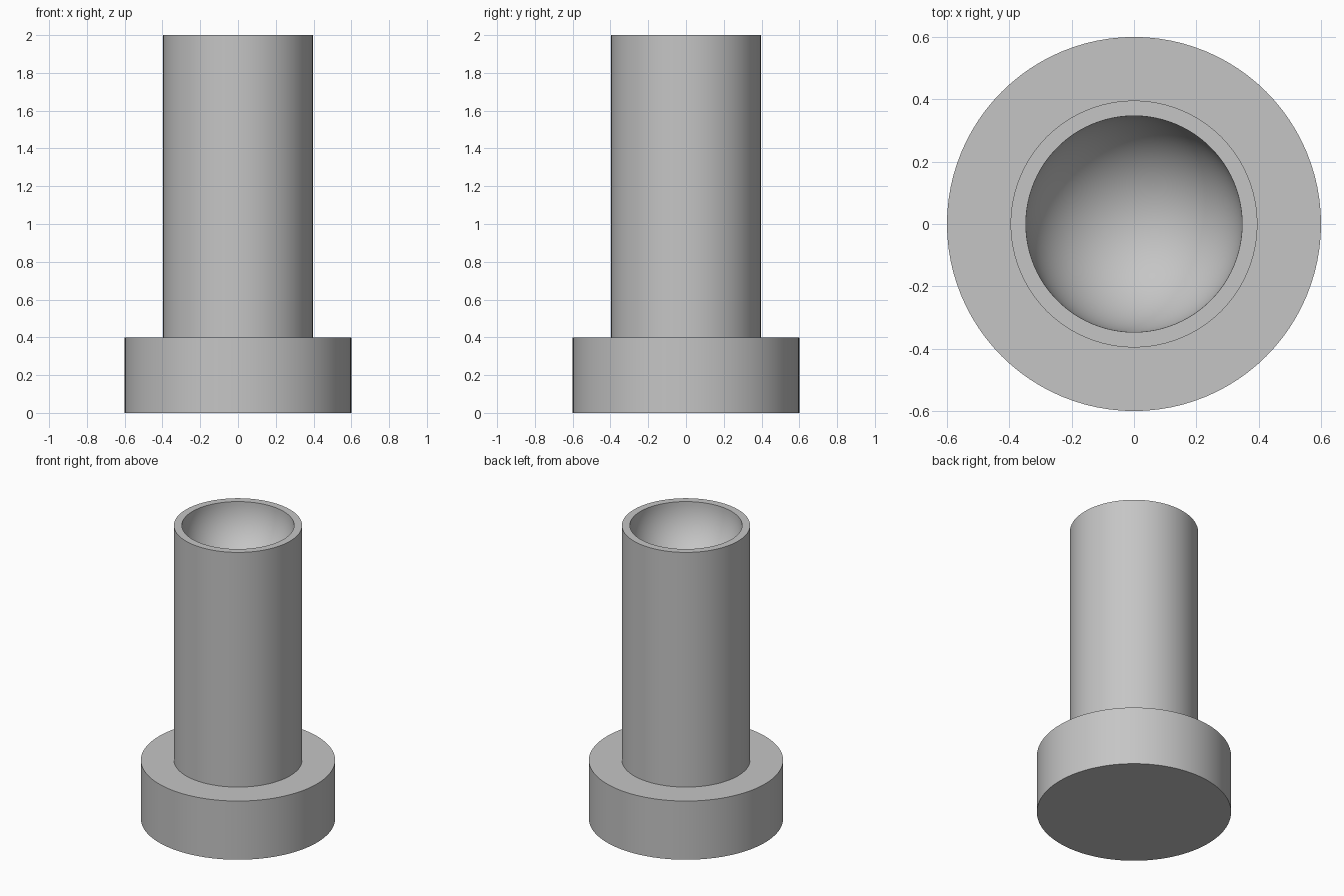
import bpy
import bmesh
from math import cos, sin, pi, radians
from mathutils import Matrix, Vector

cube = bpy.data.objects.get("Cube")
if cube:
    bpy.data.objects.remove(cube, do_unlink=True)

SEGMENTS = 96
FLANGE_R, FLANGE_H = 0.6, 0.4
POST_R, TOP = 0.396, 2.0
BOWL_R, BOWL_STEPS = 0.347, 24

# Plain grey material
grey = bpy.data.materials.new("plain grey")
grey.use_nodes = True
colour = (0.56, 0.56, 0.56, 1)
grey.diffuse_color = colour
grey.node_tree.nodes["Principled BSDF"].inputs["Base Color"].default_value = colour


def lathe(name, profile, material):
    """Revolve a list of (radius, height) points about the z axis."""
    bm = bmesh.new()
    verts = [bm.verts.new((r, 0, z)) for r, z in profile]
    edges = [bm.edges.new(pair) for pair in zip(verts, verts[1:])]
    bmesh.ops.spin(bm, geom=verts + edges, cent=(0, 0, 0), axis=(0, 0, 1),
                   angle=2 * pi, steps=SEGMENTS, use_merge=True)
    bmesh.ops.remove_doubles(bm, verts=bm.verts[:], dist=1e-5)
    bmesh.ops.recalc_face_normals(bm, faces=bm.faces[:])
    mesh = bpy.data.meshes.new(name)
    bm.to_mesh(mesh)
    bm.free()
    mesh.materials.append(material)
    obj = bpy.data.objects.new(name, mesh)
    bpy.context.collection.objects.link(obj)
    bpy.ops.object.select_all(action="DESELECT")
    obj.select_set(True)
    bpy.context.view_layer.objects.active = obj
    bpy.ops.object.shade_smooth_by_angle(angle=radians(30))
    return obj


# Wide base flange, narrower post and flat rim
outside = [(0, 0), (FLANGE_R, 0), (FLANGE_R, FLANGE_H),
           (POST_R, FLANGE_H), (POST_R, TOP)]

# Hemispherical bowl sunk into the top
angles = [pi / 2 * i / BOWL_STEPS for i in range(BOWL_STEPS)]
bowl = [(BOWL_R * cos(a), TOP - BOWL_R * sin(a)) for a in angles]

lathe("flanged_post", outside + bowl + [(0, TOP - BOWL_R)], grey)
